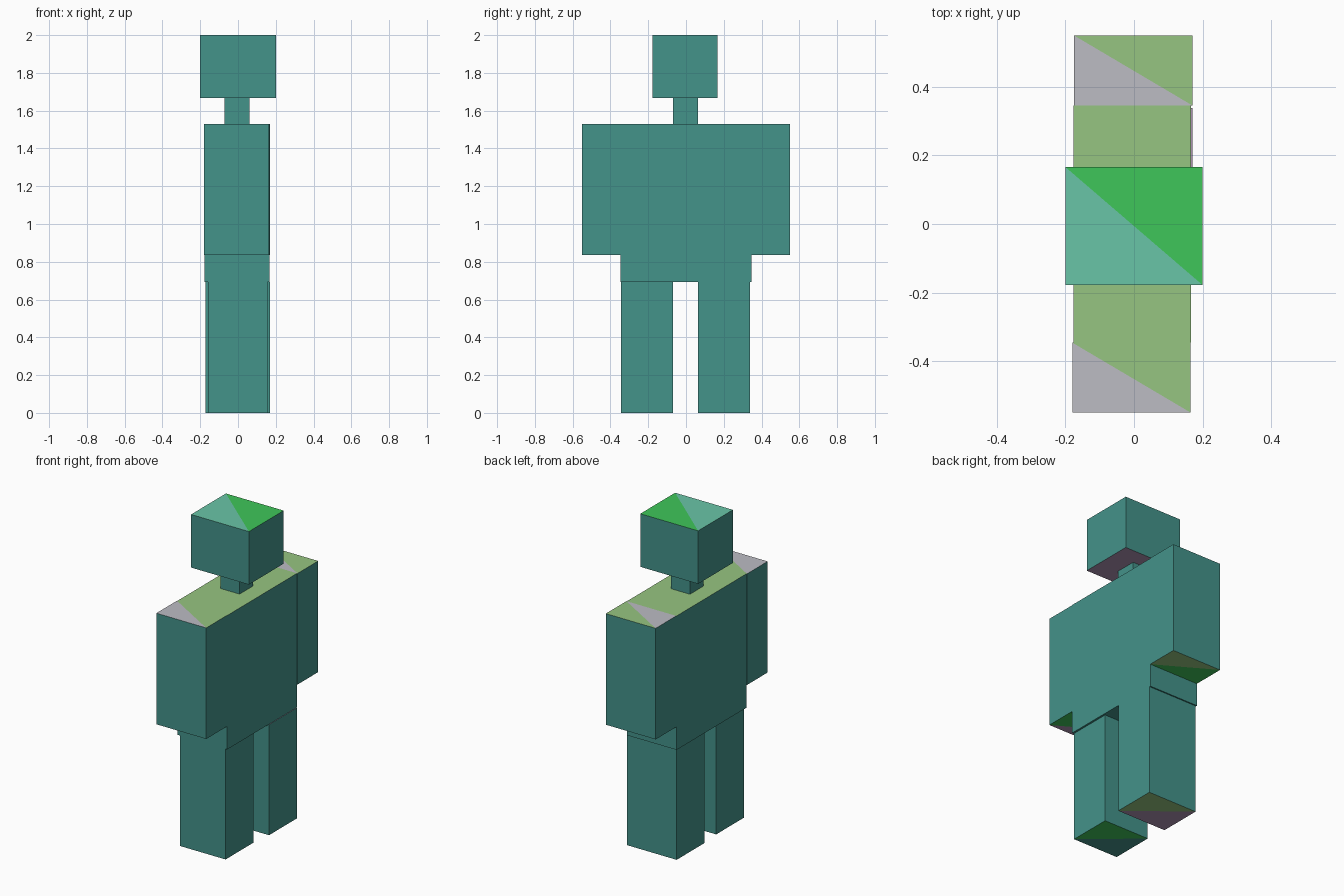
import bpy
import bmesh

if "Cube" in bpy.data.objects:
    bpy.data.objects.remove(bpy.data.objects["Cube"])


def linear(c):
    c /= 255
    return c / 12.92 if c <= 0.04045 else ((c + 0.055) / 1.055) ** 2.4


def material(name, r, g, b):
    m = bpy.data.materials.new(name)
    m.diffuse_color = (linear(r), linear(g), linear(b), 1)
    m.use_nodes = True
    m.node_tree.nodes["Principled BSDF"].inputs["Base Color"].default_value = m.diffuse_color
    return m


TEAL, MINT, GREEN, LEAF, GREY, MAUVE = range(6)
materials = [
    material("teal", 68, 147, 138),
    material("mint", 105, 197, 167),
    material("bright_green", 63, 198, 90),
    material("leaf_green", 150, 197, 129),
    material("pale_grey", 188, 188, 196),
    material("mauve", 173, 147, 178),
]


def block(name, x, y, z, top, bottom):
    """Box with teal sides; each cap is split on its diagonal into
    (low corner colour, high corner colour)."""
    bm = bmesh.new()
    ring = [(x[0], y[0]), (x[1], y[0]), (x[1], y[1]), (x[0], y[1])]
    lo = [bm.verts.new((a, b, z[0])) for a, b in ring]
    hi = [bm.verts.new((a, b, z[1])) for a, b in ring]
    for i in range(4):
        j = (i + 1) % 4
        bm.faces.new((lo[i], lo[j], hi[j], hi[i])).material_index = TEAL
    bm.faces.new((hi[0], hi[1], hi[3])).material_index = top[0]
    bm.faces.new((hi[1], hi[2], hi[3])).material_index = top[1]
    bm.faces.new((lo[0], lo[3], lo[1])).material_index = bottom[0]
    bm.faces.new((lo[1], lo[3], lo[2])).material_index = bottom[1]
    mesh = bpy.data.meshes.new(name)
    bm.to_mesh(mesh)
    bm.free()
    for m in materials:
        mesh.materials.append(m)
    bpy.context.collection.objects.link(bpy.data.objects.new(name, mesh))


# Head and neck
block("head", (-0.2, 0.2), (-0.178, 0.166), (1.668, 2.0), (MINT, GREEN), (MAUVE, MAUVE))
block("neck", (-0.072, 0.06), (-0.07, 0.064), (1.53, 1.668), (LEAF, LEAF), (TEAL, TEAL))

# Torso
block("torso", (-0.177, 0.167), (-0.346, 0.346), (0.692, 1.53), (LEAF, LEAF), (TEAL, TEAL))

# Arms
block("right_arm", (-0.18, 0.165), (-0.55, -0.346), (0.835, 1.53), (GREY, LEAF), (MAUVE, GREEN))
block("left_arm", (-0.175, 0.17), (0.346, 0.55), (0.835, 1.53), (GREY, LEAF), (GREEN, LEAF))

# Legs
block("right_leg", (-0.16, 0.155), (-0.344, -0.07), (0, 0.692), (MAUVE, MAUVE), (TEAL, GREEN))
block("left_leg", (-0.172, 0.17), (0.064, 0.338), (0, 0.692), (MAUVE, MAUVE), (MAUVE, LEAF))
